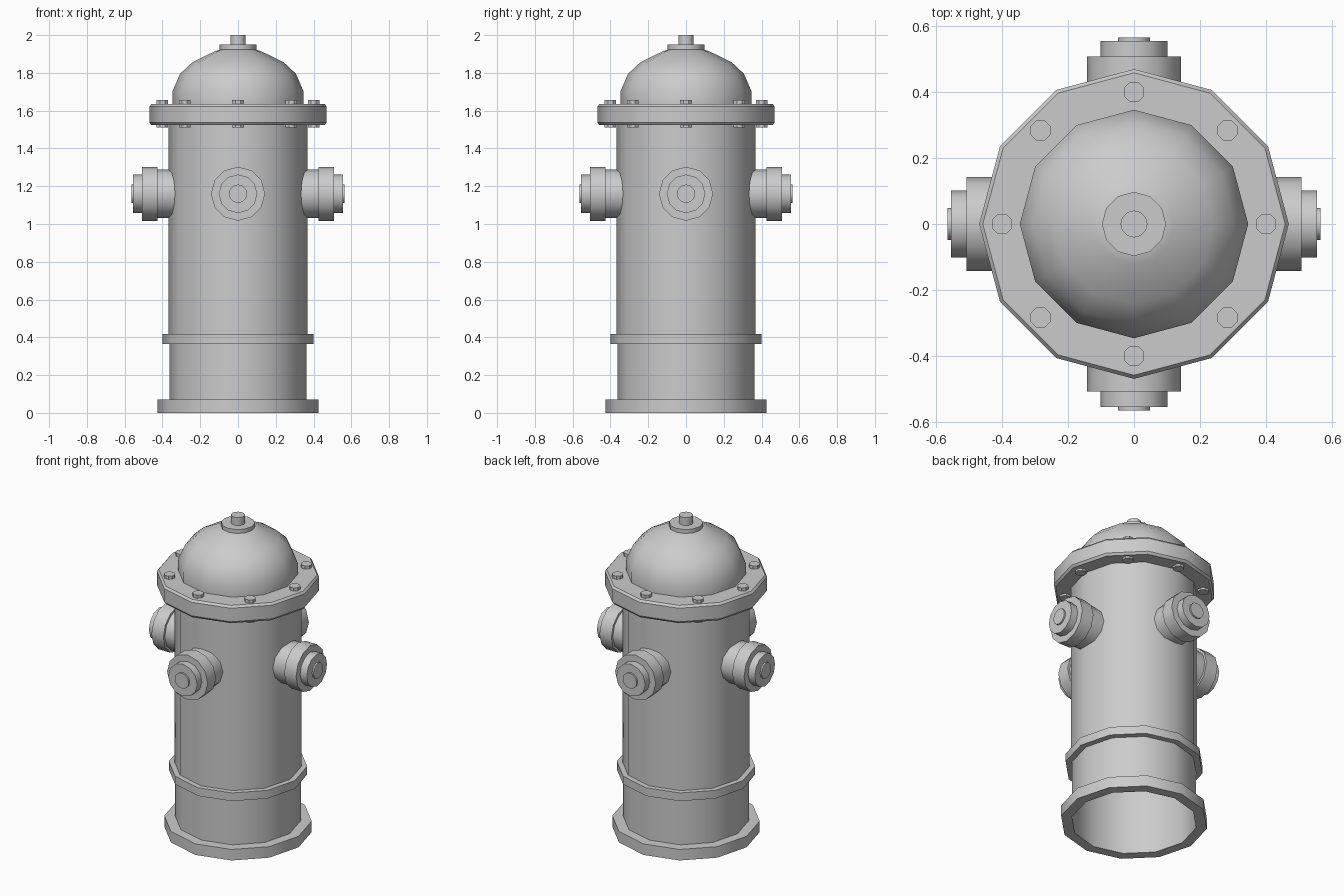
import bpy, bmesh, math
from mathutils import Matrix

cube = bpy.data.objects.get("Cube")
if cube:
    bpy.data.objects.remove(cube, do_unlink=True)

grey = bpy.data.materials.new("plain_grey")
grey.use_nodes = True
colour = (0.6, 0.6, 0.6, 1)
grey.diffuse_color = colour
grey.node_tree.nodes["Principled BSDF"].inputs["Base Color"].default_value = colour


def lathe(name, profile, sides=12, matrix=None, bottom=False, top=False):
    """Turn a (radius, height) profile, listed bottom to top, around z."""
    bm = bmesh.new()
    rings = []
    for r, z in profile:
        angles = [math.tau * i / sides for i in range(sides)]
        rings.append([bm.verts.new((r * math.cos(a), r * math.sin(a), z)) for a in angles])
    for low, high in zip(rings, rings[1:]):
        for i in range(sides):
            j = (i + 1) % sides
            bm.faces.new((low[i], low[j], high[j], high[i]))
    if bottom:
        bm.faces.new(rings[0][::-1])
    if top:
        bm.faces.new(rings[-1])
    if matrix:
        bm.transform(matrix)
    mesh = bpy.data.meshes.new(name)
    bm.to_mesh(mesh)
    bm.free()
    mesh.materials.append(grey)
    obj = bpy.data.objects.new(name, mesh)
    bpy.context.collection.objects.link(obj)
    bpy.ops.object.select_all(action="DESELECT")
    obj.select_set(True)
    bpy.context.view_layer.objects.active = obj
    bpy.ops.object.shade_smooth_by_angle(angle=math.radians(32))
    return obj


# Hollow barrel, open at the bottom
lathe("lower_barrel", [(0.363, 0), (0.363, 0.39)])
lathe("upper_barrel", [(0.368, 0.39), (0.368, 1.6)])

# Rings around the barrel
lathe("base_ring", [(0.363, 0), (0.426, 0), (0.426, 0.07), (0.363, 0.07)])
lathe("middle_band", [(0.363, 0.365), (0.4, 0.365), (0.4, 0.417), (0.363, 0.417)])
lathe("flange", [(0.36, 1.523), (0.458, 1.523), (0.469, 1.537), (0.469, 1.623),
                 (0.458, 1.636), (0.33, 1.636)])

# Domed bonnet with its cap and nut
lathe("bonnet", [(0.346, 1.63), (0.346, 1.705), (0.307, 1.795), (0.243, 1.855),
                 (0.122, 1.915), (0.09, 1.925)], top=True)
lathe("bonnet_cap", [(0.097, 1.925), (0.097, 1.95)], bottom=True, top=True)
lathe("top_nut", [(0.041, 1.94), (0.041, 2.0)], top=True)

# Four stepped outlets
outlet = [(0.128, 0.33), (0.128, 0.425), (0.143, 0.425), (0.143, 0.508),
          (0.102, 0.508), (0.102, 0.555), (0.049, 0.555), (0.049, 0.565)]
for k, side in enumerate(("left", "back", "right", "front")):
    turn = (Matrix.Translation((0, 0, 1.16)) @ Matrix.Rotation(k * math.pi / 2, 4, "Z")
            @ Matrix.Rotation(math.pi / 2, 4, "Y"))
    lathe(side + "_outlet", outlet, matrix=turn, top=True)

# Bolts above and below the flange
for k in range(8):
    a = k * math.tau / 8
    place = Matrix.Translation((0.4 * math.cos(a), 0.4 * math.sin(a), 0))
    place = place @ Matrix.Rotation(math.pi / 8, 4, "Z")
    lathe(f"bolt_head_{k}", [(0.033, 1.63), (0.033, 1.656)], 8, place, top=True)
    lathe(f"bolt_end_{k}", [(0.033, 1.51), (0.033, 1.53)], 8, place, bottom=True)
